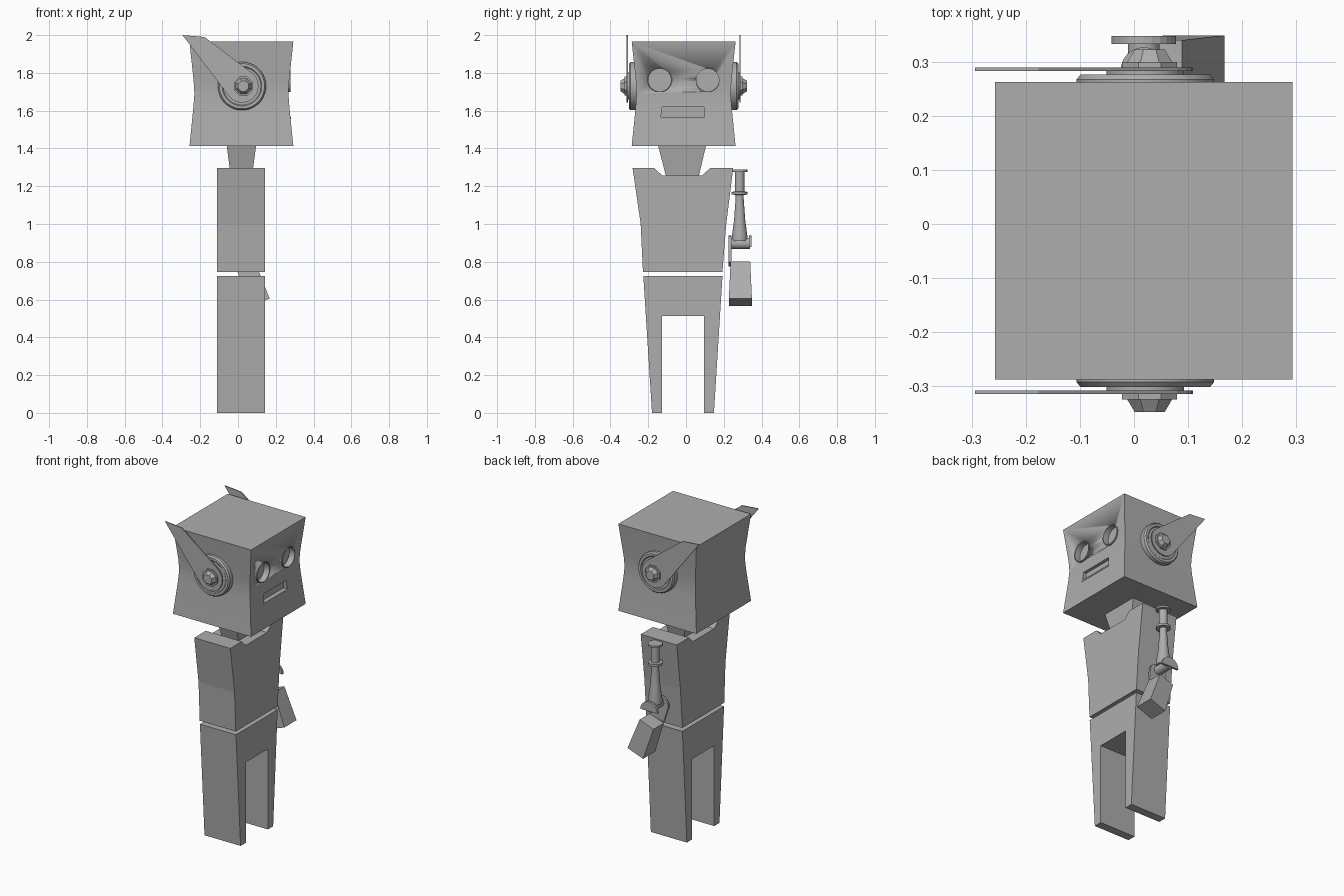
import bpy, bmesh, math

if "Cube" in bpy.data.objects:
    bpy.data.objects.remove(bpy.data.objects["Cube"])

CX, CY = 0.018, -0.0125          # body axis
grey = bpy.data.materials.new("plain grey")
grey.diffuse_color = (0.42, 0.42, 0.42, 1)
grey.use_nodes = True
grey.node_tree.nodes["Principled BSDF"].inputs["Base Color"].default_value = grey.diffuse_color


def finish(name, bm, smooth=False):
    bmesh.ops.recalc_face_normals(bm, faces=bm.faces[:])
    me = bpy.data.meshes.new(name)
    bm.to_mesh(me)
    bm.free()
    me.materials.append(grey)
    ob = bpy.data.objects.new(name, me)
    bpy.context.collection.objects.link(ob)
    if smooth:
        bpy.ops.object.select_all(action='DESELECT')
        ob.select_set(True)
        bpy.context.view_layer.objects.active = ob
        bpy.ops.object.shade_smooth_by_angle(angle=math.radians(35))
    return ob


def loft(name, rings, closed=False, smooth=False):
    """Skin a list of equal-length point rings."""
    bm = bmesh.new()
    vs = [[bm.verts.new(p) for p in r] for r in rings]
    n = len(vs[0])
    pairs = list(zip(vs, vs[1:]))
    if closed:
        pairs.append((vs[-1], vs[0]))
    else:
        bm.faces.new(vs[0])
        bm.faces.new(vs[-1])
    for a, b in pairs:
        for i in range(n):
            j = (i + 1) % n
            bm.faces.new((a[i], a[j], b[j], b[i]))
    return finish(name, bm, smooth)


def prism(name, pts, axis, lo, hi):
    """Extrude a 2D outline along x (axis 0, outline in y,z) or y (axis 1, outline in x,z)."""
    def place(p, d):
        return (d, p[0], p[1]) if axis == 0 else (p[0], d, p[1])
    return loft(name, [[place(p, d) for p in pts] for d in (lo, hi)])


def lathe(name, c, axis, prof, n=32, closed=False, smooth=True):
    """Turn a (radius, position) profile around an axis through the 2D centre c."""
    rings = []
    for r, d in prof:
        ring = []
        for i in range(n):
            a = 2 * math.pi * (i + 0.5) / n
            q = [c[0] + r * math.cos(a), c[1] + r * math.sin(a)]
            q.insert(axis, d)
            ring.append(q)
        rings.append(ring)
    return loft(name, rings, closed, smooth)


def square(cx, cy, hx, hy, z):
    return [(cx - hx, cy - hy, z), (cx + hx, cy - hy, z), (cx + hx, cy + hy, z), (cx - hx, cy + hy, z)]


# Head: a block with a pinched middle
head = loft("head", [square(CX, CY, h, h, z) for h, z in
                     ((0.275, 1.412), (0.254, 1.62), (0.249, 1.69), (0.253, 1.76), (0.275, 1.965))], smooth=True)

# Recessed eyes and mouth
EYES = (CY - 0.127, CY + 0.127)
cutters = [lathe("eye_cutter", (y, 1.762), 0, [(0.061, 0.24), (0.061, 0.4)], 20) for y in EYES]
cutters.append(prism("mouth_cutter", [(-0.132, 1.566), (0.098, 1.566), (0.094, 1.62), (-0.128, 1.62)], 0, 0.252, 0.4))
for c in cutters:
    c.hide_render = True
    m = head.modifiers.new("cut", 'BOOLEAN')
    m.operation, m.object, m.solver = 'DIFFERENCE', c, 'EXACT'
    bpy.context.view_layer.objects.active = head
    bpy.ops.object.modifier_apply(modifier=m.name)
    bpy.data.objects.remove(c)
for y in EYES:
    lathe("eye_rim", (y, 1.762), 0, [(0.0605, 0.235), (0.065, 0.235), (0.065, 0.278), (0.0605, 0.278)], 20, True)
prism("lower_lip", [(-0.14, 1.557), (0.106, 1.557), (0.1, 1.566), (-0.134, 1.566)], 0, 0.25, 0.281)

# Ears: stepped discs, a long pointed fin and a faceted bolt on each side
EAR = (0.021, 1.73)
fin = [(-0.294, 2.0), (-0.177, 1.99)]
for i in range(13):
    a = math.radians(48 - i * 16.5)
    fin.append((EAR[0] + 0.088 * math.cos(a), EAR[1] + 0.088 * math.sin(a)))
for s in (-1, 1):
    def Y(d):
        return CY + s * d
    lathe("ear_disc", EAR, 1, [(0.128, Y(0.24)), (0.128, Y(0.28)), (0.12, Y(0.2895)), (0.105, Y(0.2895)),
                               (0.10, Y(0.285)), (0.072, Y(0.285)), (0.072, Y(0.296))], 32)
    prism("ear_fin", fin, 1, Y(0.2955), Y(0.302))
    lathe("ear_bolt", (EAR[0] + 0.008, EAR[1]), 1,
          [(0.055, Y(0.30)), (0.055, Y(0.312)), (0.045, Y(0.312)), (0.03, Y(0.3355))], 8, smooth=False)

# Neck
loft("neck", [square(CX, -0.019, 0.056, 0.086, 1.25), square(CX, -0.021, 0.078, 0.127, 1.415)])

# Torso with a notched collar
prism("torso", [(-0.228, 0.747), (0.193, 0.747), (0.213, 1.0), (0.25, 1.297), (0.128, 1.297), (0.087, 1.257),
                (-0.127, 1.257), (-0.168, 1.297), (-0.283, 1.297), (-0.24, 1.0)], 0, -0.11, 0.144)

# Hips and legs in one block
prism("legs", [(-0.226, 0.725), (0.193, 0.725), (0.148, 0), (0.095, 0), (0.095, 0.512),
               (-0.127, 0.512), (-0.127, 0), (-0.18, 0)], 0, -0.11, 0.144)

# Single arm: shoulder spool and flared forearm
ARM = (0.018, 0.284)
lathe("arm", ARM, 2, [(0.043, 1.288), (0.043, 1.276), (0.026, 1.274), (0.026, 1.172), (0.043, 1.17),
                      (0.043, 1.156), (0.022, 1.154), (0.022, 1.13), (0.03, 1.02), (0.041, 0.94), (0.041, 0.91)], 20)

# Wrist: pin between a half-round outer plate and a longer inner plate
lathe("wrist_pin", (0.018, 0.897), 1, [(0.03, 0.235), (0.03, 0.338)], 16)
arc = [(0.018 + 0.06 * math.cos(math.pi * i / 12), 0.878 + 0.06 * math.sin(math.pi * i / 12)) for i in range(13)]
prism("wrist_outer_plate", arc, 1, 0.333, 0.348)
prism("wrist_inner_plate", arc + [(-0.01, 0.775), (0.085, 0.80)], 1, 0.226, 0.24)

# Hand: tapered block swung forward
t = math.radians(20)
rings = []
for hw, hy, d in ((0.052, 0.052, 0.0), (0.0585, 0.061, 0.213)):
    ox, oz = 0.04 + d * math.sin(t), 0.785 - d * math.cos(t)
    rings.append([(ox + u * hw * math.cos(t), 0.288 + v * hy, oz + u * hw * math.sin(t))
                  for u, v in ((-1, -1), (1, -1), (1, 1), (-1, 1))])
loft("hand", rings)
